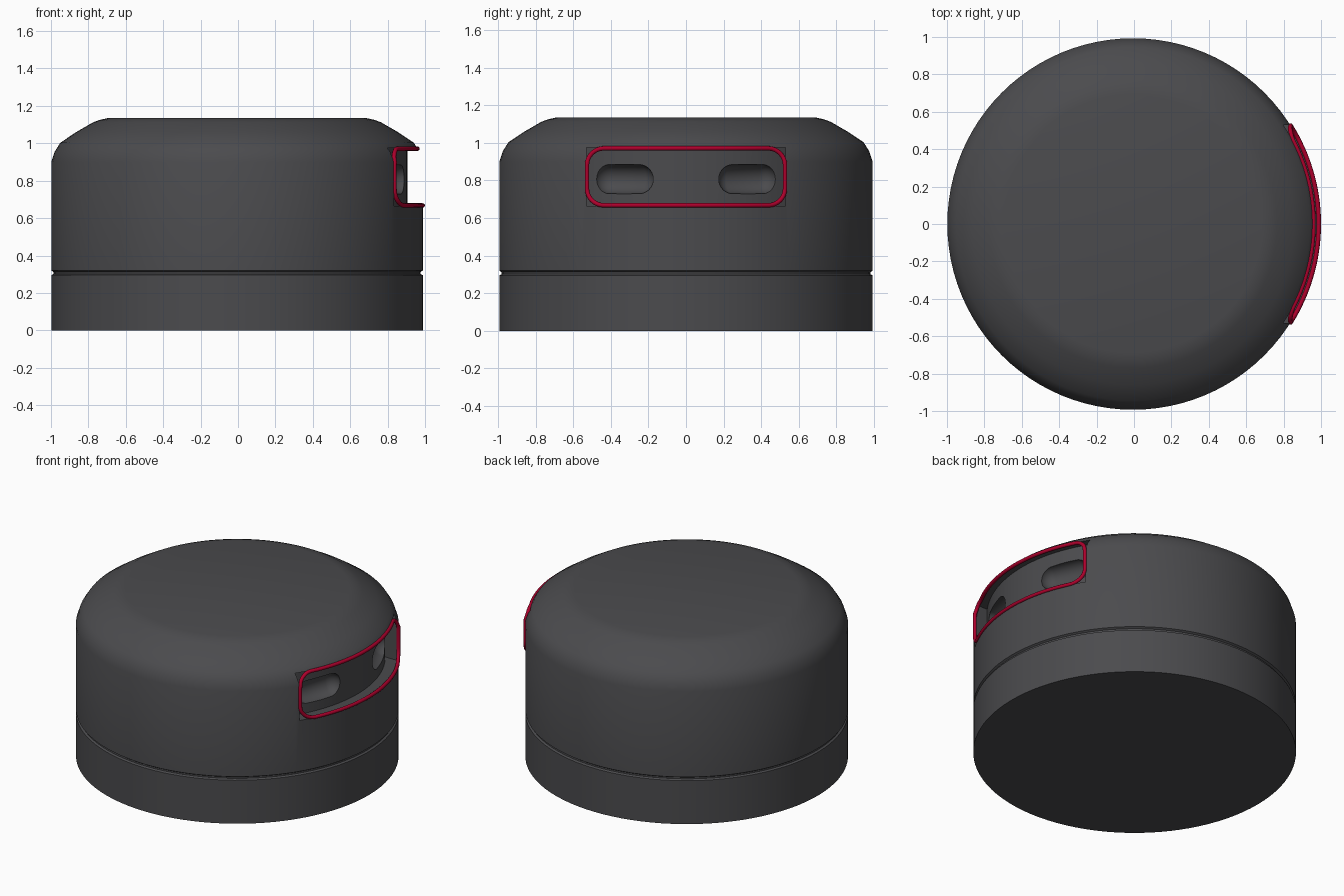
import bpy, bmesh, math

if "Cube" in bpy.data.objects:
    bpy.data.objects.remove(bpy.data.objects["Cube"])

CX = -0.005          # body axis
R = 0.993            # body radius
FLOOR_R = 0.91       # window pocket floor radius


def material(name, col):
    m = bpy.data.materials.new(name)
    m.diffuse_color = (*col, 1)
    m.use_nodes = True
    m.node_tree.nodes["Principled BSDF"].inputs["Base Color"].default_value = m.diffuse_color
    return m


def make_object(name, bm, mat=None):
    bmesh.ops.recalc_face_normals(bm, faces=bm.faces)
    me = bpy.data.meshes.new(name)
    bm.to_mesh(me)
    bm.free()
    ob = bpy.data.objects.new(name, me)
    bpy.context.collection.objects.link(ob)
    if mat:
        me.materials.append(mat)
    return ob


def select(ob):
    bpy.ops.object.select_all(action='DESELECT')
    ob.select_set(True)
    bpy.context.view_layer.objects.active = ob


def lathe(name, profile, mat, n=96):
    bm = bmesh.new()
    rings = [[bm.verts.new((CX + r * math.cos(2 * math.pi * i / n),
                            r * math.sin(2 * math.pi * i / n), z)) for i in range(n)]
             for r, z in profile]
    for a, b in zip(rings, rings[1:]):
        for i in range(n):
            j = (i + 1) % n
            bm.faces.new((a[i], a[j], b[j], b[i]))
    bm.faces.new(rings[0])
    bm.faces.new(rings[-1])
    return make_object(name, bm, mat)


def cut(ob, cutter):
    mod = ob.modifiers.new("cut", 'BOOLEAN')
    mod.operation = 'DIFFERENCE'
    mod.solver = 'EXACT'
    mod.object = cutter
    select(ob)
    bpy.ops.object.modifier_apply(modifier=mod.name)
    bpy.data.objects.remove(cutter)


dark = material("dark_grey", (0.07, 0.07, 0.075))
red = material("red", (0.42, 0.0, 0.025))

# Body: base, groove, wall, rounded shoulder
profile = [(R, 0), (R, 0.295), (R - 0.012, 0.302), (R - 0.012, 0.312), (R, 0.32),
           (R, 0.9), (0.975, 0.955), (0.945, 1.003), (0.86, 1.06), (0.77, 1.112),
           (0.735, 1.125), (0.69, 1.135)]
body = lathe("body", profile, dark)

# Window pocket with a curved floor
half = 0.53
amax = math.asin(half / FLOOR_R)
arc = [(CX + FLOOR_R * math.cos(a), FLOOR_R * math.sin(a))
       for a in (-amax + 2 * amax * i / 24 for i in range(25))]
outline = arc + [(1.2, half), (1.2, -half)]
bm = bmesh.new()
face = bm.faces.new([bm.verts.new((x, y, 0.665)) for x, y in outline])
ext = bmesh.ops.extrude_face_region(bm, geom=[face])
bmesh.ops.translate(bm, vec=(0, 0, 0.31),
                    verts=[v for v in ext['geom'] if isinstance(v, bmesh.types.BMVert)])
cut(body, make_object("pocket_cutter", bm))

# Two capsule-shaped sensor recesses in the pocket floor
for side in (-1, 1):
    ang = side * math.asin(0.33 / FLOOR_R)
    bm = bmesh.new()
    bmesh.ops.create_uvsphere(bm, u_segments=32, v_segments=24, radius=0.078)
    for v in bm.verts:
        if abs(v.co.z) > 1e-5:
            v.co.z += math.copysign(0.085, v.co.z)
    slot = make_object("slot_cutter", bm)
    slot.rotation_euler = (math.pi / 2, 0, ang)
    slot.location = (CX + FLOOR_R * math.cos(ang), FLOOR_R * math.sin(ang), 0.807)
    bpy.context.view_layer.update()
    cut(body, slot)

select(body)
bpy.ops.object.shade_smooth_by_angle(angle=math.radians(35))


# Red trim: rounded rectangle wrapped on the wall
def wall_radius(z):
    for (r0, z0), (r1, z1) in zip(profile, profile[1:]):
        if z0 <= z <= z1:
            return r0 + (r1 - r0) * (z - z0) / (z1 - z0)


W, Z0, Z1, C = 0.527, 0.668, 0.971, 0.09
loop = []
for cy, cz, a0 in ((W - C, Z1 - C, 0), (-W + C, Z1 - C, 90),
                   (-W + C, Z0 + C, 180), (W - C, Z0 + C, 270)):
    for i in range(9):
        a = math.radians(a0 + 90 * i / 8)
        loop.append((cy + C * math.cos(a), cz + C * math.sin(a)))
    if a0 in (0, 180):
        end = loop[-1]
        loop += [(end[0] * (1 - 2 * i / 24), end[1]) for i in range(1, 24)]
curve = bpy.data.curves.new("window_trim", 'CURVE')
curve.dimensions = '3D'
curve.bevel_depth = 0.012
curve.bevel_resolution = 3
sp = curve.splines.new('POLY')
sp.points.add(len(loop) - 1)
sp.use_cyclic_u = True
for p, (y, z) in zip(sp.points, loop):
    p.co = (CX + math.sqrt(wall_radius(z) ** 2 - y * y), y, z, 1)
curve.materials.append(red)
trim = bpy.data.objects.new("window_trim", curve)
bpy.context.collection.objects.link(trim)
select(trim)
bpy.ops.object.convert(target='MESH')
bpy.ops.object.shade_smooth_by_angle(angle=math.radians(60))
